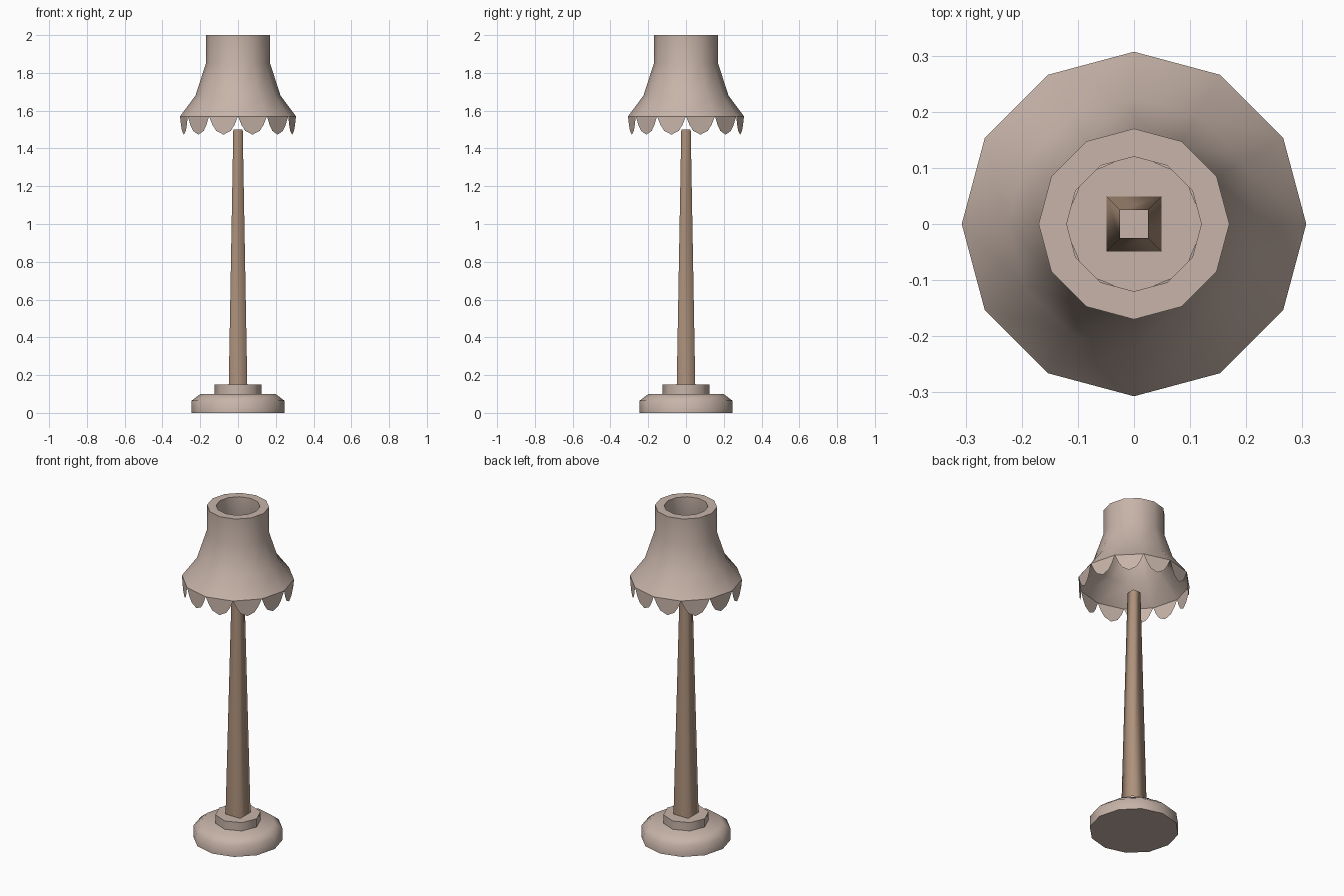
import bpy, bmesh
from math import sin, cos, pi, radians

cube = bpy.data.objects.get("Cube")
if cube:
    bpy.data.objects.remove(cube, do_unlink=True)


def make_material(name, rgb):
    mat = bpy.data.materials.new(name)
    mat.use_nodes = True
    mat.diffuse_color = (*rgb, 1)
    mat.node_tree.nodes["Principled BSDF"].inputs["Base Color"].default_value = (*rgb, 1)
    return mat


cream = make_material("warm cream", (0.57, 0.455, 0.395))
wood = make_material("light wood", (0.42, 0.285, 0.20))


def finish(name, bm, mat, smooth_angle=None):
    """Turn a bmesh into a named object, optionally smooth below an angle."""
    mesh = bpy.data.meshes.new(name)
    bm.to_mesh(mesh)
    bm.free()
    mesh.materials.append(mat)
    obj = bpy.data.objects.new(name, mesh)
    bpy.context.collection.objects.link(obj)
    if smooth_angle:
        bpy.ops.object.select_all(action="DESELECT")
        obj.select_set(True)
        bpy.context.view_layer.objects.active = obj
        bpy.ops.object.shade_smooth_by_angle(angle=radians(smooth_angle))
    return obj


def lathe(name, profile, sides, mat, smooth_angle=None, turn=0, caps=(False, False)):
    """Spin a (radius, height) profile around z; caps close first and last ring."""
    bm = bmesh.new()
    angles = [turn + 2 * pi * i / sides for i in range(sides)]
    rings = [[bm.verts.new((r * cos(a), r * sin(a), z)) for a in angles]
             for r, z in profile]
    for low, high in zip(rings, rings[1:]):
        for i in range(sides):
            j = (i + 1) % sides
            bm.faces.new((low[i], low[j], high[j], high[i]))
    if caps[0]:
        bm.faces.new(rings[0][::-1])
    if caps[1]:
        bm.faces.new(rings[-1])
    return finish(name, bm, mat, smooth_angle)


# Round foot and the octagonal collar on it
lathe("base", [(0.245, 0), (0.245, 0.065), (0.2, 0.1)], 12, cream, 60, caps=(True, True))
lathe("base_collar", [(0.125, 0.1), (0.125, 0.15)], 8, cream, 50, caps=(False, True))

# Tapered square post, open at the top
root2 = 2 ** 0.5
lathe("post", [(0.049 * root2, 0.15), (0.025 * root2, 1.5)], 4, wood, 100, turn=pi / 4)

# Flared shade: outer skin, flat top rim and inner skin
lathe("shade", [(0.307, 1.57), (0.225, 1.68), (0.17, 1.85), (0.17, 2.0),
                (0.12, 2.0), (0.12, 1.85), (0.195, 1.67), (0.307, 1.57)],
      12, cream, 50)

# Scalloped trim: one rounded flap hanging from each side of the shade
half_flap = [(0, 1.57), (0.12, 1.525), (0.25, 1.493), (0.5, 1.473)]
outline = half_flap + [(1 - t, z) for t, z in half_flap[-2::-1]]
bm = bmesh.new()
for i in range(12):
    a, b = 2 * pi * i / 12, 2 * pi * (i + 1) / 12
    verts = []
    for t, z in outline:
        x = 0.307 * (cos(a) * (1 - t) + cos(b) * t)
        y = 0.307 * (sin(a) * (1 - t) + sin(b) * t)
        verts.append(bm.verts.new((x, y, z)))
    bm.faces.new(verts)
finish("scalloped_trim", bm, cream)
